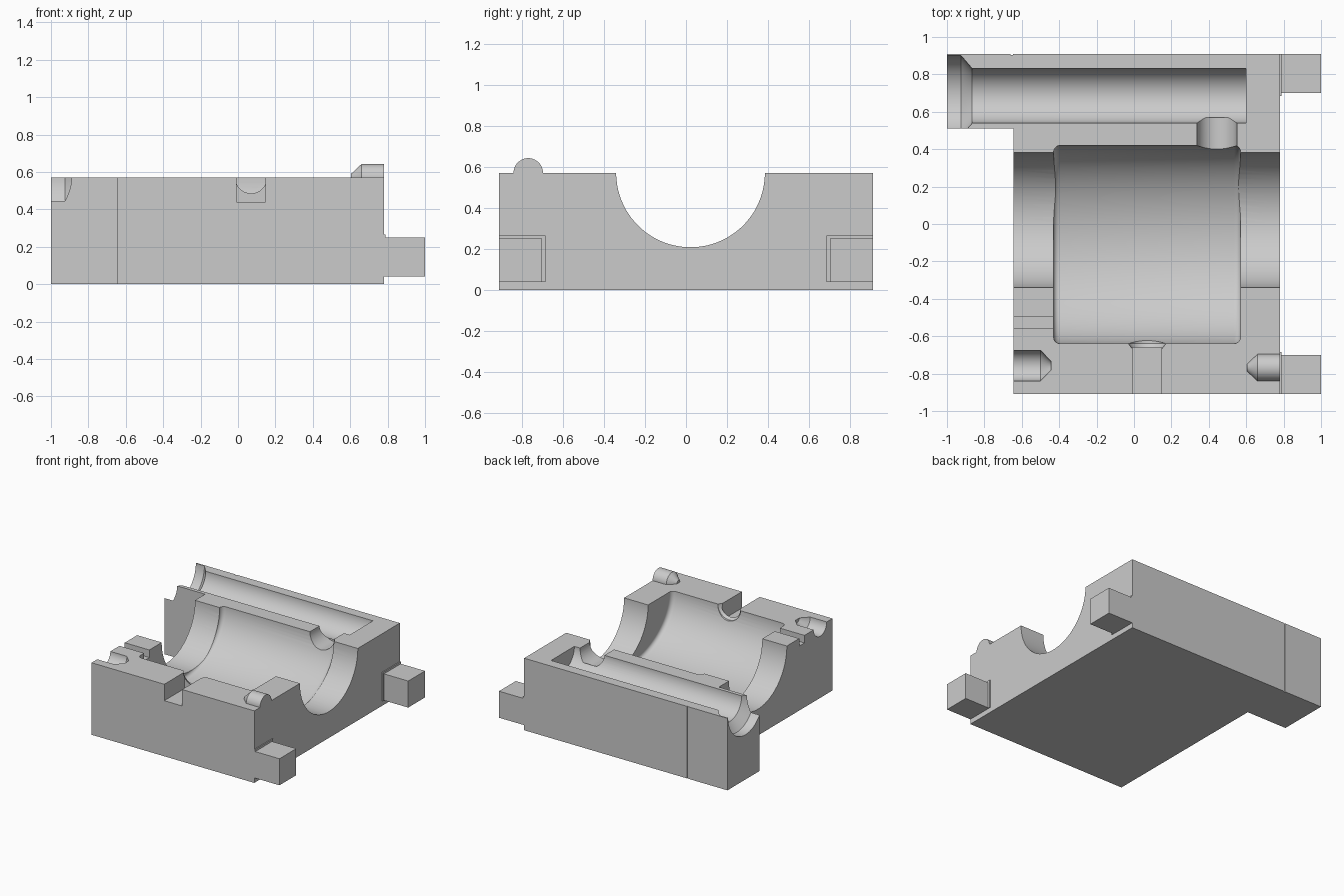
import bpy, bmesh, math
from mathutils import Matrix, Vector

cube = bpy.data.objects.get("Cube")
if cube:
    bpy.data.objects.remove(cube, do_unlink=True)

TOP = 0.57

grey = bpy.data.materials.new("plain grey")
grey.use_nodes = True
grey.diffuse_color = (0.6, 0.6, 0.6, 1)
grey.node_tree.nodes["Principled BSDF"].inputs["Base Color"].default_value = (0.6, 0.6, 0.6, 1)


def finish(bm, name):
    bmesh.ops.recalc_face_normals(bm, faces=bm.faces)
    mesh = bpy.data.meshes.new(name)
    bm.to_mesh(mesh)
    bm.free()
    mesh.materials.append(grey)
    obj = bpy.data.objects.new(name, mesh)
    bpy.context.collection.objects.link(obj)
    return obj


def box(name, x, y, z):
    """Box from (min, max) pairs."""
    bm = bmesh.new()
    size = [b - a for a, b in (x, y, z)]
    mid = [(a + b) / 2 for a, b in (x, y, z)]
    bmesh.ops.create_cube(bm, size=1, matrix=Matrix.Translation(mid) @ Matrix.Diagonal((*size, 1)))
    return finish(bm, name)


def lathe(name, profile, centre, axis="X", sides=64, flatten=1.0):
    """Round or oval solid from (position, radius) pairs along an axis lying at the top plane."""
    bm = bmesh.new()
    rings = []
    for pos, r in profile:
        ring = []
        for i in range(sides):
            a = math.tau * (i + 0.5) / sides
            c, z = centre + r * math.cos(a), TOP + flatten * r * math.sin(a)
            ring.append(bm.verts.new((pos, c, z) if axis == "X" else (c, pos, z)))
        rings.append(ring)
    for lo, hi in zip(rings, rings[1:]):
        for i in range(sides):
            j = (i + 1) % sides
            bm.faces.new((lo[i], lo[j], hi[j], hi[i]))
    bm.faces.new(rings[0])
    bm.faces.new(rings[-1])
    return finish(bm, name)


def cut(target, tool):
    mod = target.modifiers.new("cut", "BOOLEAN")
    mod.operation, mod.solver, mod.object = "DIFFERENCE", "EXACT", tool
    bpy.context.view_layer.objects.active = target
    bpy.ops.object.modifier_apply(modifier=mod.name)
    bpy.data.objects.remove(tool, do_unlink=True)


def smooth(obj):
    bpy.ops.object.select_all(action="DESELECT")
    obj.select_set(True)
    bpy.context.view_layer.objects.active = obj
    bpy.ops.object.shade_smooth_by_angle(angle=math.radians(30))


# Main block, an L-shaped outline with the side extension
bm = bmesh.new()
outline = [(-0.645, -0.91), (0.78, -0.91), (0.78, 0.91), (-1, 0.91), (-1, 0.51), (-0.645, 0.51)]
base = bm.faces.new([bm.verts.new((x, y, 0)) for x, y in outline])
top = bmesh.ops.extrude_face_region(bm, geom=[base])["geom"]
bmesh.ops.translate(bm, vec=Vector((0, 0, TOP)), verts=[v for v in top if isinstance(v, bmesh.types.BMVert)])
block = finish(bm, "housing_block")

# Shaft bore through both end walls
cut(block, lathe("shaft_bore", [(-0.7, 0.362), (0.85, 0.362)], 0.022))

# Wide oval chamber with rounded end corners
fillet = 0.035
arc = [(fillet * (1 - math.cos(t)), fillet * (1 - math.sin(t)))
       for t in (math.pi / 2 * k / 5 for k in range(6))]
left_end = [(-0.43 + dx, 0.53 - dr) for dx, dr in arc]
right_end = [(0.57 - dx, 0.53 - dr) for dx, dr in reversed(arc)]
cut(block, lathe("chamber", left_end + right_end, -0.11, sides=96, flatten=0.755))

# Long side channel with a flared mouth
cut(block, lathe("side_channel", [(-1.1, 0.216), (-0.925, 0.216), (-0.865, 0.146), (0.6, 0.146)], 0.685))

# Cross port between the chamber and the side channel
cut(block, lathe("cross_port", [(0.3, 0.107), (0.57, 0.107)], 0.443, "Y"))

# Front inlet: square notch, then a round opening with a flared inner end
cut(block, box("inlet_notch", (-0.008, 0.148), (-1, -0.66), (0.44, 0.7)))
cut(block, lathe("inlet_opening", [(-0.75, 0.077), (-0.67, 0.077), (-0.64, 0.1), (-0.55, 0.1)], 0.07, "Y"))

# Narrow vent slot and conical pin socket in the end wall
cut(block, box("vent_slot", (-0.7, -0.38), (-0.56, -0.495), (0.51, 0.7)))
cut(block, lathe("pin_socket", [(-0.7, 0.082), (-0.5, 0.082), (-0.445, 0.025)], -0.757, sides=32))

# Fine joint groove on the back
cut(block, box("joint_groove", (-0.66, -0.647), (0.904, 1), (-0.1, 0.7)))
smooth(block)

# Locating pin, half proud of the top
smooth(lathe("locating_pin", [(0.605, 0.02), (0.66, 0.072), (0.78, 0.072)], -0.768, sides=32))

# Locking tabs with a thin collar at the root
for side, name in ((-1, "front"), (1, "back")):
    def span(inner):
        return tuple(sorted((side * inner, side * 0.91)))
    box(name + "_tab", (0.75, 1.0), span(0.7), (0.04, 0.25))
    box(name + "_tab_collar", (0.75, 0.788), span(0.685), (0.04, 0.266))
